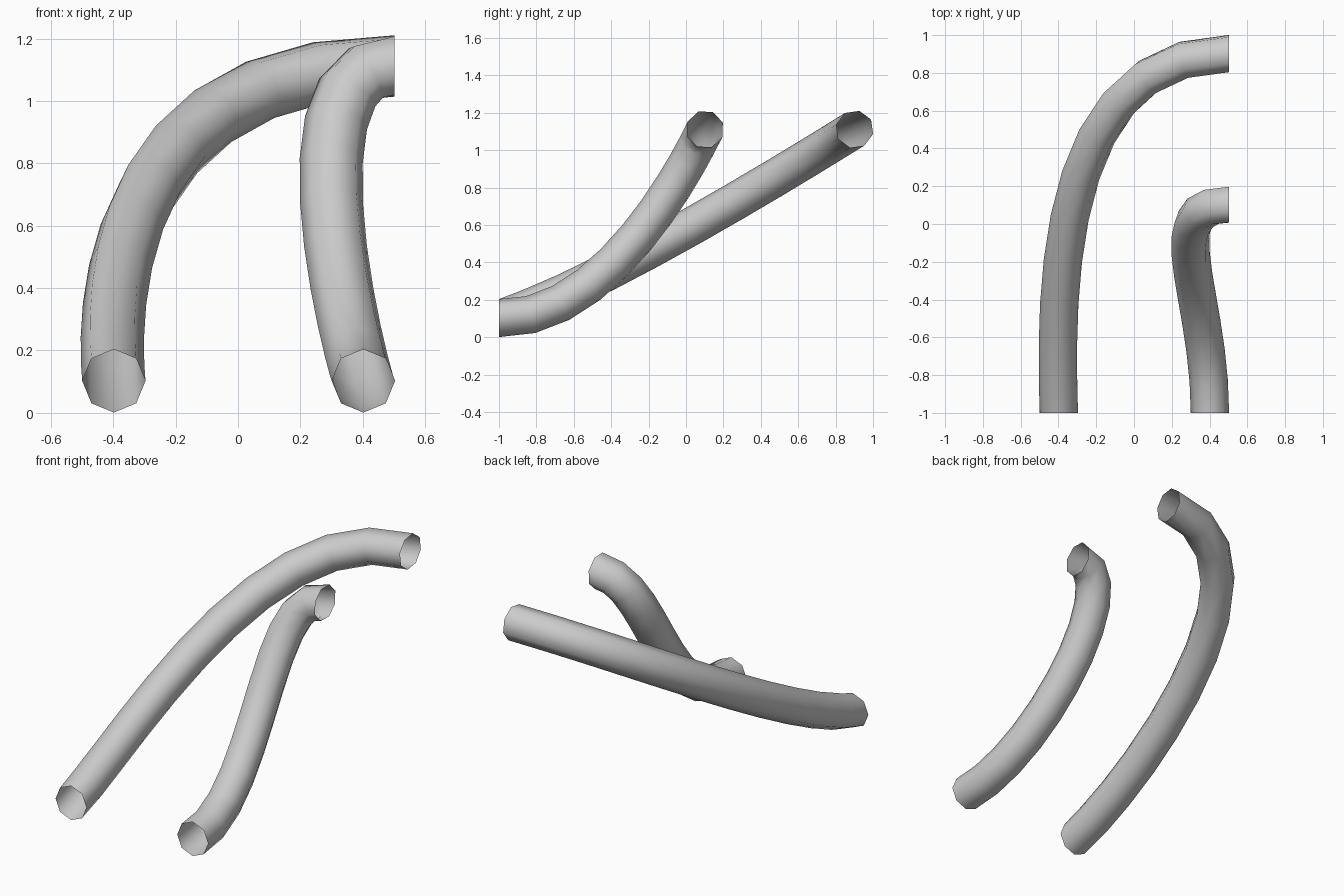
import bpy, bmesh, math
from mathutils import Vector

if "Cube" in bpy.data.objects:
    bpy.data.objects.remove(bpy.data.objects["Cube"])

SIDES, STEPS, R = 8, 11, 0.1015

def tube(name, p0, p1, p2, p3):
    """Open eight-sided tube along a cubic curve; ends cut square to y and x."""
    p0, p1, p2, p3 = map(Vector, (p0, p1, p2, p3))
    bm = bmesh.new()
    rings, up = [], Vector((0, 0, 1))
    for i in range(STEPS + 1):
        t = i / STEPS
        s = 1 - t
        centre = p0*s**3 + p1*3*s*s*t + p2*3*s*t*t + p3*t**3
        tan = (p1 - p0)*s*s + (p2 - p1)*2*s*t + (p3 - p2)*t*t
        if i == 0:
            tan = Vector((0, 1, 0))
        elif i == STEPS:
            tan = Vector((1, 0, 0))
        tan.normalize()
        # carry the section along without twisting
        up = (up - tan*up.dot(tan)).normalized()
        side = tan.cross(up)
        rings.append([bm.verts.new(centre + R*(up*math.cos(a) + side*math.sin(a)))
                      for a in (2*math.pi*k/SIDES for k in range(SIDES))])
    for a, b in zip(rings, rings[1:]):
        for k in range(SIDES):
            j = (k + 1) % SIDES
            bm.faces.new((a[k], a[j], b[j], b[k])).smooth = True
    bmesh.ops.recalc_face_normals(bm, faces=bm.faces)
    mesh = bpy.data.meshes.new(name)
    bm.to_mesh(mesh)
    bm.free()
    bpy.context.collection.objects.link(bpy.data.objects.new(name, mesh))

# long outer pipe
tube("long_pipe", (-0.398, -1, 0.1025), (-0.412, -0.47, 0.245), (-0.46, 0.9, 1.112), (0.502, 0.902, 1.112))
# short inner pipe
tube("short_pipe", (0.402, -1, 0.1025), (0.402, -0.36, 0.08), (0.11, 0.105, 1.125), (0.502, 0.102, 1.112))
